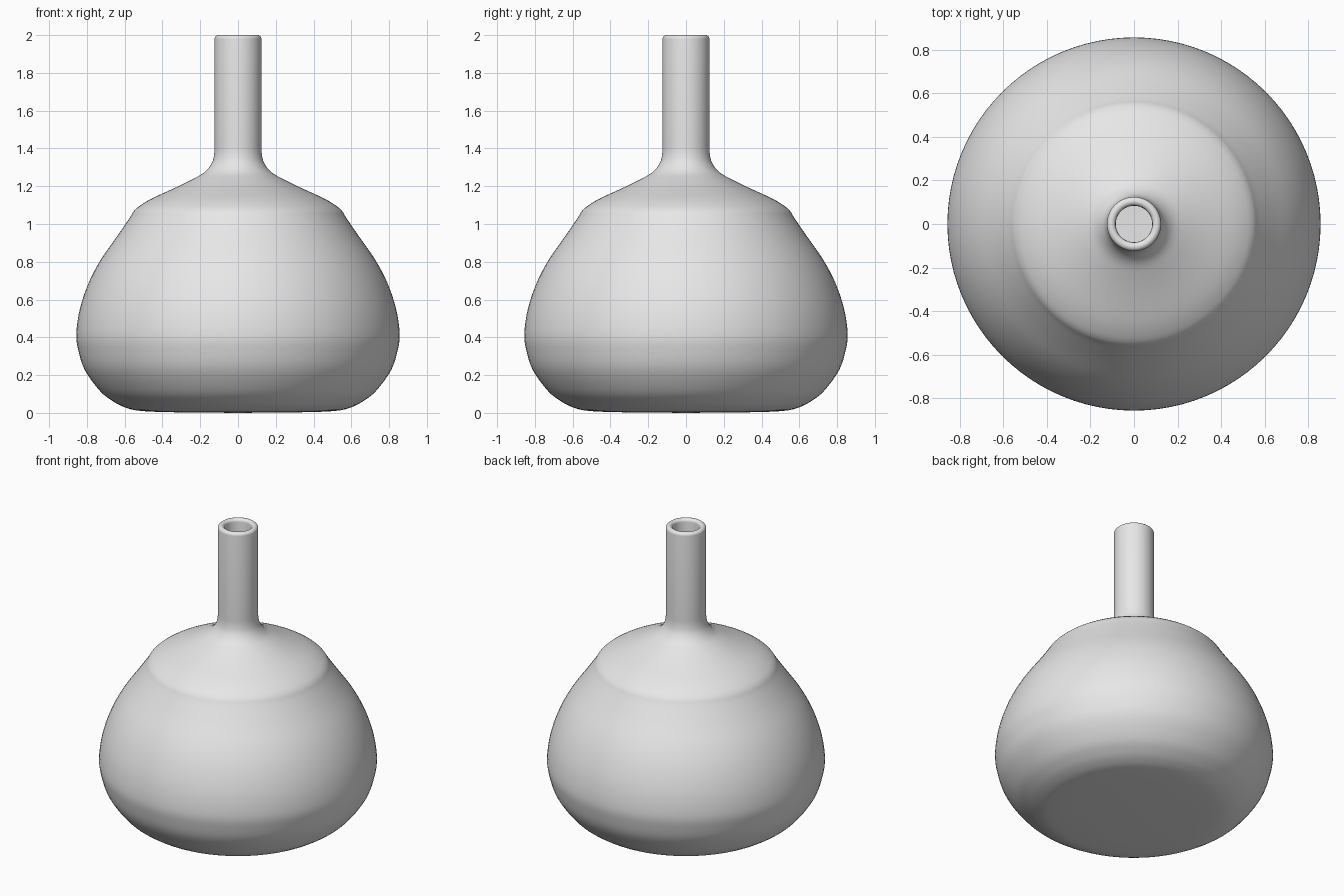
import bpy, math
from mathutils import Vector

if "Cube" in bpy.data.objects:
    bpy.data.objects.remove(bpy.data.objects["Cube"])

SEGMENTS = 96


def smooth_path(points, steps=4):
    """Catmull-Rom curve through the profile points."""
    p = [Vector(q) for q in points]
    p = [p[0]] + p + [p[-1]]
    out = []
    for a, b, c, d in zip(p, p[1:], p[2:], p[3:]):
        for i in range(steps):
            t = i / steps
            out.append(0.5 * (2 * b + (c - a) * t + (2 * a - 5 * b + 4 * c - d) * t * t
                              + (3 * b - a - 3 * c + d) * t ** 3))
    return out + [p[-1]]


def lathe(name, profile, material):
    """Spin (radius, height) points round z, with the first and last on the axis."""
    n, rings = SEGMENTS, profile[1:-1]
    verts = [(r * math.cos(2 * math.pi * k / n), r * math.sin(2 * math.pi * k / n), z)
             for r, z in rings for k in range(n)]
    first, last = len(verts), len(verts) + 1
    verts += [(0, 0, profile[0][1]), (0, 0, profile[-1][1])]
    faces = []
    for k in range(n):
        j = (k + 1) % n
        faces.append((first, j, k))
        for i in range(len(rings) - 1):
            a, b = i * n, (i + 1) * n
            faces.append((a + k, a + j, b + j, b + k))
        top = (len(rings) - 1) * n
        faces.append((top + k, top + j, last))
    mesh = bpy.data.meshes.new(name)
    mesh.from_pydata(verts, [], faces)
    mesh.materials.append(material)
    mesh.shade_smooth()
    obj = bpy.data.objects.new(name, mesh)
    bpy.context.collection.objects.link(obj)
    return obj


grey = bpy.data.materials.new("plain grey")
grey.diffuse_color = (0.8, 0.8, 0.8, 1)
grey.use_nodes = True
grey.node_tree.nodes["Principled BSDF"].inputs["Base Color"].default_value = grey.diffuse_color

# outer belly, shoulder and the fillet into the neck
belly = smooth_path([
    (0.40, 0.004), (0.53, 0.012), (0.60, 0.03), (0.66, 0.06), (0.73, 0.115), (0.81, 0.225),
    (0.845, 0.33), (0.856, 0.42), (0.836, 0.555), (0.79, 0.69), (0.727, 0.81),
    (0.64, 0.935), (0.575, 1.03), (0.55, 1.07), (0.515, 1.10), (0.45, 1.138),
    (0.33, 1.193), (0.25, 1.232), (0.18, 1.272), (0.14, 1.32), (0.126, 1.37), (0.124, 1.42)])

# rounded rim, from the outside of the neck to the inside
rim = [(0.104 + 0.02 * math.cos(a), 1.98 + 0.02 * math.sin(a))
       for a in (math.pi * i / 12 for i in range(13))]

# inner wall and floor
inside = smooth_path([
    (0.084, 1.42), (0.086, 1.36), (0.11, 1.28), (0.19, 1.215), (0.33, 1.15),
    (0.48, 1.07), (0.60, 0.93), (0.75, 0.69), (0.816, 0.42), (0.775, 0.24),
    (0.70, 0.14), (0.58, 0.065), (0.40, 0.044)])

profile = ([(0, 0)] + [tuple(q) for q in belly] + rim
           + [tuple(q) for q in inside] + [(0, 0.04)])
lathe("bottle", profile, grey)
